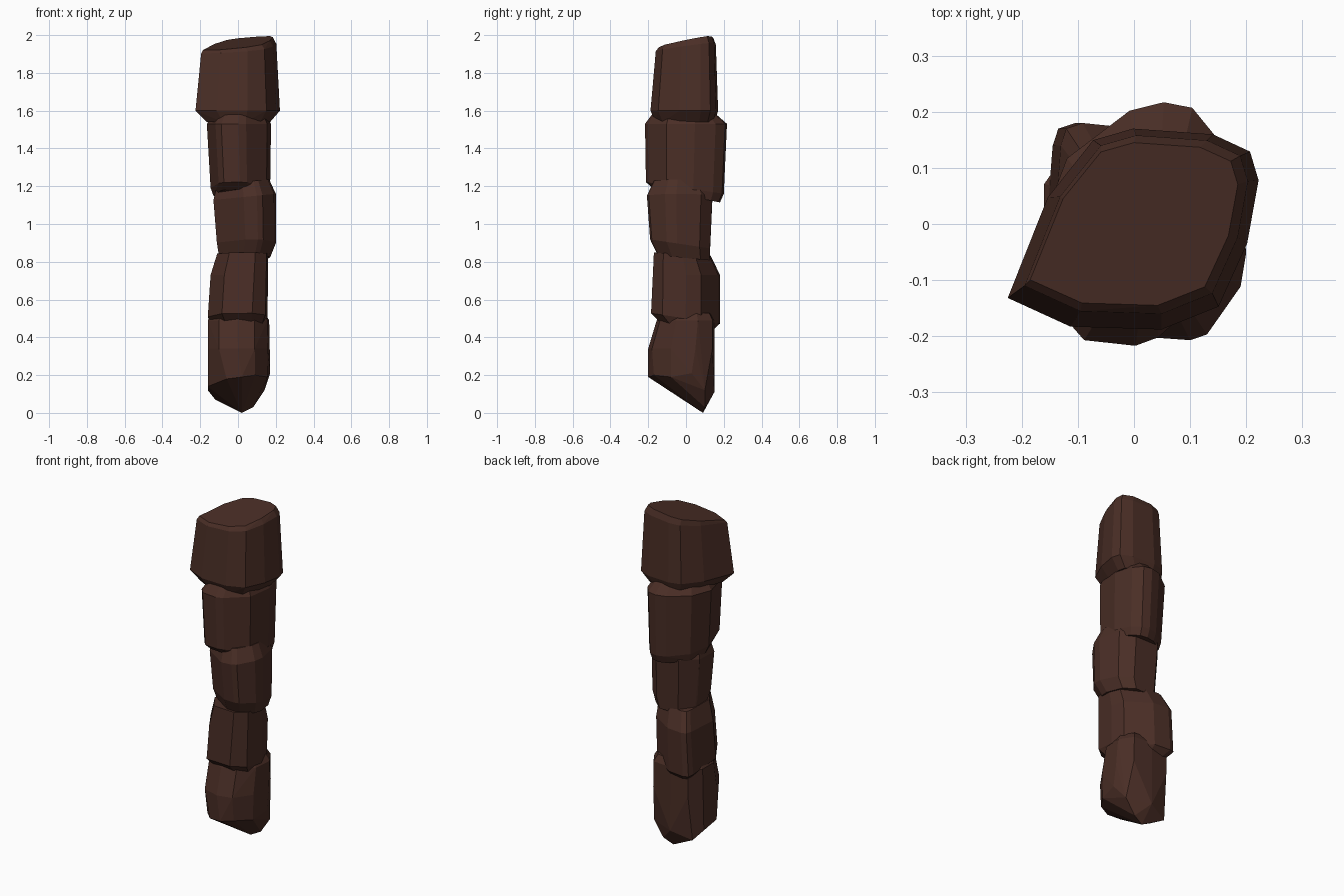
import bpy, bmesh

mat = bpy.data.materials.new("dark_brown_rock")
mat.diffuse_color = (0.068, 0.027, 0.019, 1)


def rock(name, outline, levels, extra=()):
    """Faceted stone: the outline is fitted to each level and wrapped in a convex hull.
    level = (z, x min, x max, y min, y max, slope along x, slope along y)"""
    xs, ys = [p[0] for p in outline], [p[1] for p in outline]
    bm = bmesh.new()
    for z, x0, x1, y0, y1, sx, sy in levels:
        for px, py in outline:
            x = x0 + (x1 - x0) * (px - min(xs)) / (max(xs) - min(xs))
            y = y0 + (y1 - y0) * (py - min(ys)) / (max(ys) - min(ys))
            bm.verts.new((x, y, z + sx * x + sy * y))
    for p in extra:
        bm.verts.new(p)
    hull = bmesh.ops.convex_hull(bm, input=bm.verts)
    loose = set(hull["geom_interior"]) | set(hull["geom_unused"])
    bmesh.ops.delete(bm, geom=[v for v in loose if isinstance(v, bmesh.types.BMVert)],
                     context="VERTS")
    # merge nearly flat triangles into broad facets
    bmesh.ops.dissolve_limit(bm, angle_limit=0.07, verts=bm.verts, edges=bm.edges)
    bmesh.ops.recalc_face_normals(bm, faces=bm.faces)
    mesh = bpy.data.meshes.new(name)
    bm.to_mesh(mesh)
    bm.free()
    mesh.materials.append(mat)
    obj = bpy.data.objects.new(name, mesh)
    bpy.context.collection.objects.link(obj)
    return obj


# Bottom stone, underside rising toward the front
rock("bottom_rock",
     [(-.16, -.06), (-.10, -.17), (0, -.20), (.09, -.18), (.16, -.08), (.17, .05),
      (.12, .14), (0, .15), (-.11, .14), (-.16, .06)],
     [(.53, -.13, .14, -.13, .13, 0, 0),
      (.49, -.16, .165, -.155, .15, 0, 0),
      (.34, -.16, .168, -.20, .15, 0, 0)],
     [(.02, -.20, .19), (-.06, -.18, .18), (.09, -.17, .20), (-.16, -.06, .14),
      (-.16, .06, .12), (-.12, .11, .07), (.02, .09, 0), (.08, .10, .03),
      (.14, .10, .12), (.17, .03, .21), (0, .15, .11), (.155, -.08, .19)])

# Second stone, bulging to the back left
rock("lower_middle_rock",
     [(-.14, .14), (-.13, .17), (-.10, .18), (0, .17), (.14, .08), (.16, 0),
      (.15, -.12), (.08, -.18), (-.08, -.17), (-.155, -.05)],
     [(.45, -.12, .13, -.12, .14, 0, -.1),
      (.50, -.16, .155, -.185, .18, 0, -.15),
      (.73, -.145, .16, -.178, .18, 0, 0),
      (.84, -.11, .16, -.17, .13, 0, -.05)])

# Third stone, bulging to the front right
rock("middle_rock",
     [(.03, -.20), (.10, -.205), (.13, -.195), (.19, -.11), (.20, -.05), (.17, .08),
      (.10, .14), (-.05, .14), (-.125, .05), (-.13, -.08)],
     [(.82, -.10, .17, -.15, .125, 0, -.1),
      (.89, -.112, .20, -.19, .127, 0, -.15),
      (1.14, -.13, .20, -.207, .14, .1, 0),
      (1.22, -.11, .165, -.17, .11, .1, 0)])

# Fourth stone, deepest front to back
rock("upper_middle_rock",
     [(-.12, -.17), (-.09, -.205), (0, -.215), (.04, -.20), (.15, -.10), (.17, .05),
      (.14, .16), (.10, .21), (.05, .22), (-.01, .205), (-.12, .12), (-.165, 0)],
     [(1.15, -.13, .16, -.17, .18, 0, -.2),
      (1.19, -.145, .17, -.212, .20, 0, -.15),
      (1.53, -.165, .175, -.217, .217, 0, 0),
      (1.58, -.13, .15, -.18, .16, 0, 0)])

# Wide top stone with a slanted cap
rock("top_rock",
     [(-.22, -.125), (-.11, -.175), (.05, -.18), (.15, -.14), (.20, -.03), (.22, .08),
      (.205, .13), (.14, .16), (0, .17), (-.07, .15), (-.15, .05)],
     [(1.54, -.165, .17, -.16, .15, 0, 0),
      (1.60, -.225, .222, -.188, .17, 0, 0),
      (1.66, -.222, .217, -.183, .168, 0, 0),
      (1.93, -.195, .203, -.16, .158, .07, .12),
      (1.957, -.185, .185, -.145, .145, .1, .18)])
